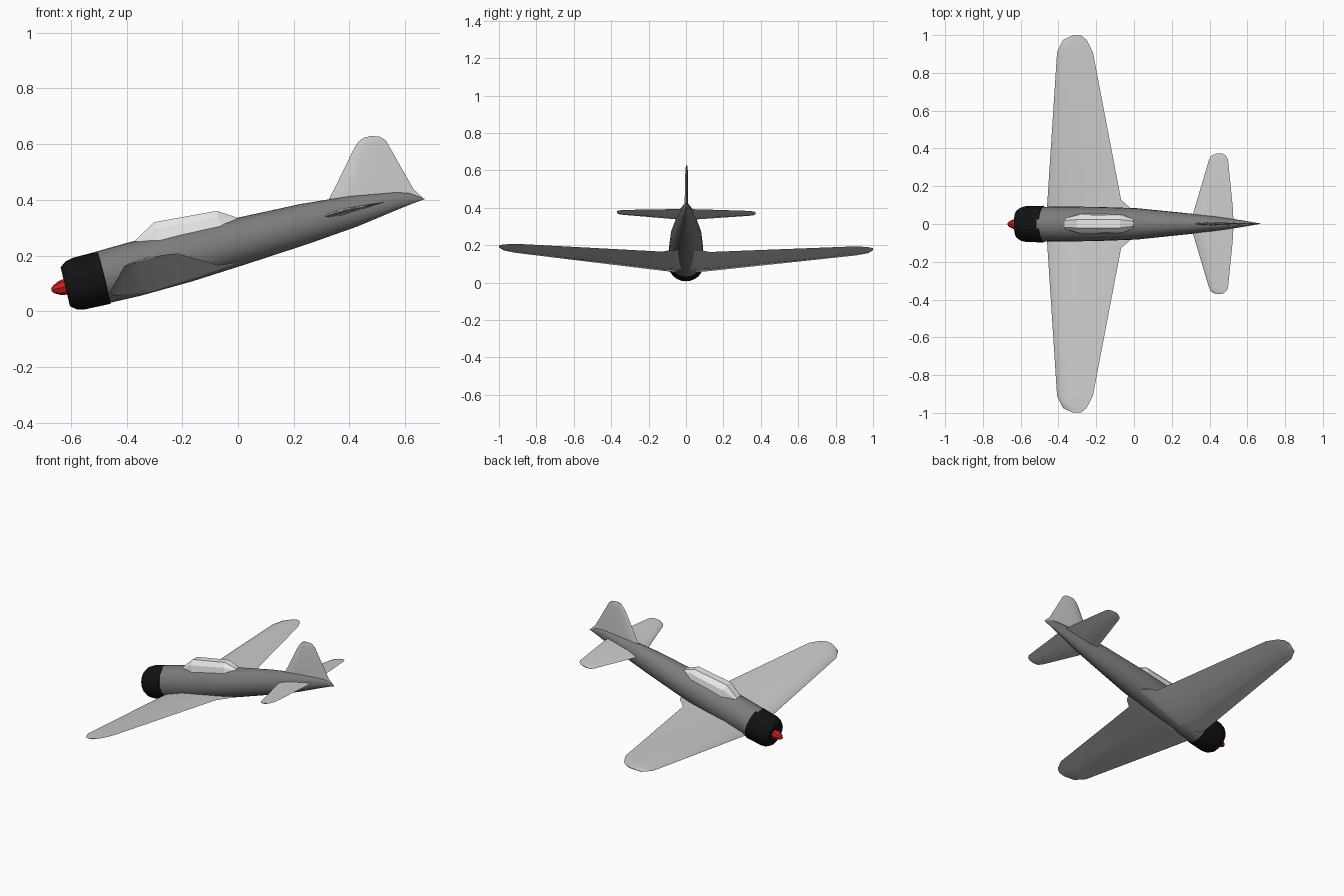
import bpy, bmesh, math
from mathutils import Matrix, Vector

cube = bpy.data.objects.get("Cube")
if cube:
    bpy.data.objects.remove(cube, do_unlink=True)

# Parts are built along +x (nose to tail), then posed nose down with a slight roll
PITCH, ROLL = math.radians(13.5), -0.0075
PIVOT = Matrix.Translation((0, 0, 0.17))
POSE = (PIVOT @ Matrix.Rotation(ROLL, 4, 'X') @ PIVOT.inverted()
        @ Matrix.Translation((-0.67, 0, 0.08)) @ Matrix.Rotation(-PITCH, 4, 'Y'))


def material(name, r, g, b):
    m = bpy.data.materials.new(name)
    m.use_nodes = True
    m.diffuse_color = (r, g, b, 1)
    m.node_tree.nodes["Principled BSDF"].inputs["Base Color"].default_value = (r, g, b, 1)
    return m


light_grey = material("light grey", 0.6, 0.6, 0.6)
dark_grey = material("dark grey", 0.2, 0.2, 0.2)
pale_glass = material("pale glass", 0.8, 0.8, 0.8)
black = material("black", 0.006, 0.006, 0.006)
red = material("red", 0.6, 0.012, 0.012)


def loft(name, rings, mat, angle=40, cap_start=True, mirror=False):
    """Skin a list of equal-length point rings into one closed part."""
    bm = bmesh.new()
    loops = [[bm.verts.new(Vector(p)) for p in ring] for ring in rings]
    n = len(loops[0])
    for a, b in zip(loops, loops[1:]):
        for i in range(n):
            j = (i + 1) % n
            bm.faces.new((a[i], a[j], b[j], b[i]))
    if cap_start:
        bm.faces.new(loops[0])
    bm.faces.new(loops[-1])
    bmesh.ops.remove_doubles(bm, verts=bm.verts, dist=1e-5)
    bmesh.ops.recalc_face_normals(bm, faces=bm.faces)
    me = bpy.data.meshes.new(name)
    bm.to_mesh(me)
    bm.free()
    me.materials.append(mat)
    ob = bpy.data.objects.new(name, me)
    bpy.context.collection.objects.link(ob)
    ob.matrix_world = POSE
    if mirror:
        mod = ob.modifiers.new("mirror", 'MIRROR')
        mod.use_axis = (False, True, False)
    bpy.ops.object.select_all(action='DESELECT')
    ob.select_set(True)
    bpy.context.view_layer.objects.active = ob
    bpy.ops.object.shade_smooth_by_angle(angle=math.radians(angle))
    return ob


def oval(u, top, bottom, half, sides):
    mid, rise = (top + bottom) / 2, (top - bottom) / 2
    turns = [2 * math.pi * i / sides for i in range(sides)]
    return [(u, half * math.sin(t), mid + rise * math.cos(t)) for t in turns]


def disc(u, r, w, sides):
    return oval(u, w + r, w - r, r, sides)


# Airfoil: chord fraction and thickness fraction, upper side then lower side
UPPER = [(0, 0), (0.04, 0.5), (0.3, 1), (0.65, 0.6), (1, 0)]
FOIL = UPPER + [(t, -h) for t, h in UPPER[-2:0:-1]]


def foil(lead, trail, thick):
    return [(lead + t * (trail - lead), h * thick) for t, h in FOIL]


# Fuselage: station, top, bottom, half width
body = [(0.18, 0.093, -0.097, 0.091), (0.31, 0.098, -0.098, 0.093),
        (0.5, 0.098, -0.091, 0.09), (0.707, 0.093, -0.076, 0.083),
        (0.94, 0.088, -0.057, 0.06), (1.12, 0.075, -0.038, 0.042),
        (1.28, 0.05, -0.012, 0.018), (1.327, 0.036, -0.005, 0.01),
        (1.377, 0.003, 0.001, 0.001)]
loft("fuselage", [oval(*s, 24) for s in body], dark_grey, 60)

# Engine cowling and propeller hub: station, radius
cowl = [(0.06, 0.03), (0.053, 0.06), (0.051, 0.072), (0.072, 0.088),
        (0.1, 0.095), (0.194, 0.097), (0.196, 0.088)]
loft("engine_cowling", [disc(u, r, -0.004, 24) for u, r in cowl], black)
hub = [(0, 0.005), (0.008, 0.014), (0.028, 0.024), (0.045, 0.028), (0.065, 0.024)]
loft("propeller_hub", [disc(u, r, -0.004, 8) for u, r in hub], red, 20)

# Wings: span, height, leading edge, trailing edge, half thickness
wing = [(0, -0.068, 0.196, 0.7, 0.027), (0.08, -0.062, 0.2, 0.66, 0.026),
        (0.127, -0.058, 0.204, 0.605, 0.025), (0.91, 0.012, 0.273, 0.468, 0.01),
        (0.974, 0.016, 0.306, 0.435, 0.007), (0.999, 0.018, 0.36, 0.405, 0.003)]
loft("wings", [[(u, y, w + h) for u, h in foil(a, b, t)] for y, w, a, b, t in wing],
     light_grey, cap_start=False, mirror=True)

# Tailplane, same layout as the wings
tail = [(0, 0.025, 0.995, 1.236, 0.012), (0.065, 0.025, 1.02, 1.235, 0.011),
        (0.34, 0.025, 1.104, 1.207, 0.006), (0.36, 0.025, 1.116, 1.195, 0.005),
        (0.371, 0.025, 1.14, 1.178, 0.003)]
loft("tailplane", [[(u, y, w + h) for u, h in foil(a, b, t)] for y, w, a, b, t in tail],
     light_grey, cap_start=False, mirror=True)

# Fin: height, leading edge, trailing edge, half thickness
fin = [(0.002, 1.03, 1.376, 0.009), (0.046, 1.03, 1.347, 0.009),
       (0.082, 1.044, 1.337, 0.009), (0.106, 1.066, 1.33, 0.009),
       (0.237, 1.174, 1.292, 0.007), (0.256, 1.195, 1.275, 0.005),
       (0.266, 1.215, 1.247, 0.003)]
loft("tail_fin", [[(u, h, w) for u, h in foil(a, b, t)] for w, a, b, t in fin], light_grey)

# Canopy: station, base half width, base height, top half width, top height
canopy = [(0.335, 0.03, 0.08, 0.018, 0.1), (0.415, 0.054, 0.078, 0.022, 0.147),
          (0.643, 0.05, 0.074, 0.022, 0.134), (0.707, 0.026, 0.078, 0.014, 0.094)]
rings = []
for u, base, low, top, high in canopy:
    side = [(base, low), (base * 0.88, low + 0.6 * (high - low)), (top, high)]
    rings.append([(u, y, w) for y, w in side] + [(u, -y, w) for y, w in side[::-1]])
loft("canopy", rings, pale_glass, 15)
